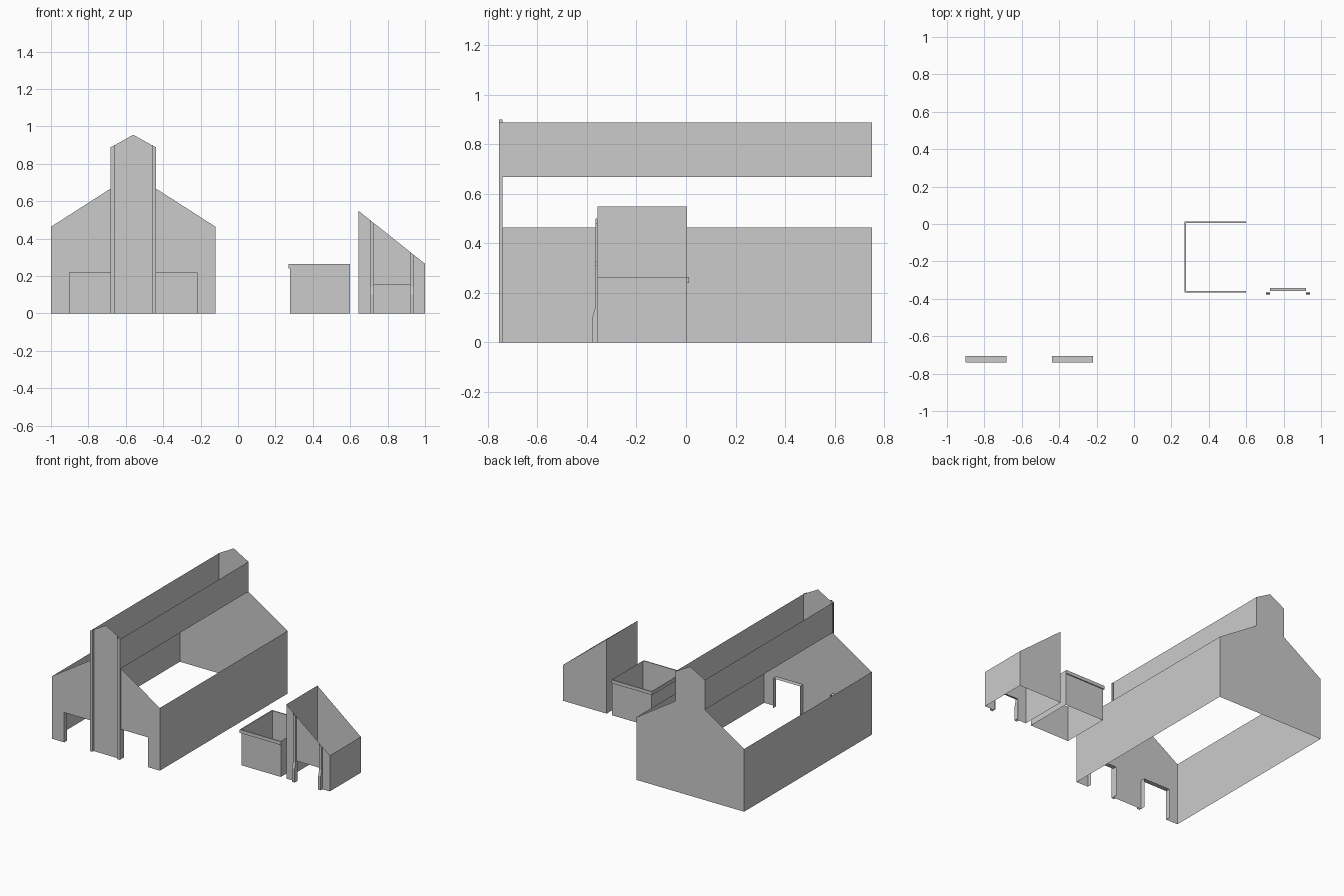
import bpy, bmesh

if "Cube" in bpy.data.objects:
    bpy.data.objects.remove(bpy.data.objects["Cube"])


def make(name, faces):
    """Object from a list of polygons, with shared corners welded."""
    bm = bmesh.new()
    for f in faces:
        bm.faces.new([bm.verts.new(p) for p in f])
    bmesh.ops.remove_doubles(bm, verts=bm.verts, dist=0.0005)
    bmesh.ops.recalc_face_normals(bm, faces=bm.faces)
    me = bpy.data.meshes.new(name)
    bm.to_mesh(me)
    bm.free()
    ob = bpy.data.objects.new(name, me)
    bpy.context.collection.objects.link(ob)
    return ob


def wall_y(y, pts):
    return [(x, y, z) for x, z in pts]


def wall_x(x, y0, y1, z0, z1):
    return [(x, y0, z0), (x, y1, z0), (x, y1, z1), (x, y0, z1)]


def reveal(x0, x1, h, y0, y1):
    """Two jambs and the soffit of a doorway."""
    soffit = [(x0, y0, h), (x1, y0, h), (x1, y1, h), (x0, y1, h)]
    return [wall_x(x0, y0, y1, 0, h), wall_x(x1, y0, y1, 0, h), soffit]


def post(name, x0, x1, top0, top1, yb, prof):
    """Open-backed post; prof lists (y, z) up the front, last point at the top."""
    y_top = prof[-1][0]
    a = [(x0, y, z) for y, z in prof] + [(x0, y_top, top0)]
    b = [(x1, y, z) for y, z in prof] + [(x1, y_top, top1)]
    faces = [[a[i], b[i], b[i + 1], a[i + 1]] for i in range(len(a) - 1)]
    for side, x, top in ((a, x0, top0), (b, x1, top1)):
        faces.append(side + [(x, yb, top), (x, yb, 0)])
    make(name, faces)


# Main hall: gables, low side walls and raised clerestory walls
CX, YF, YB = -0.56, -0.74, 0.75
half = [(0.44, 0), (0.44, 0.463), (0.12, 0.668), (0.12, 0.888)]
roofline = ([(CX - x, z) for x, z in half] + [(CX, 0.955)]
            + [(CX + x, z) for x, z in reversed(half)])
D0, D1, DH = 0.122, 0.342, 0.22
doors = [(CX + x, z) for x, z in
         [(D1, 0), (D1, DH), (D0, DH), (D0, 0),
          (-D0, 0), (-D0, DH), (-D1, DH), (-D1, 0)]]
make("hall_back_gable", [wall_y(YB, roofline)])
make("hall_front_gable", [wall_y(YF, roofline + doors)]
     + reveal(CX + D0, CX + D1, DH, YF, -0.705)
     + reveal(CX - D1, CX - D0, DH, YF, -0.705))
for side, s in (("left", -1), ("right", 1)):
    make("hall_side_wall_" + side, [wall_x(CX + s * 0.44, YF, YB, 0, 0.463)])
    make("hall_clerestory_" + side, [wall_x(CX + s * 0.12, YF, YB, 0.668, 0.888)])
    post("hall_post_" + side, CX + s * 0.122, CX + s * 0.1, 0.888, 0.9, YF,
         [(-0.754, 0)])

# Flat annex with a raised lip on three sides
X0, X1, Y0, Y1, H, L = 0.277, 0.6, -0.357, 0.005, 0.265, 0.24
make("annex_walls", [wall_x(X0, Y0, Y1, 0, H), wall_x(X1, Y0, Y1, 0, H)]
     + [wall_y(y, [(X0, 0), (X1, 0), (X1, H), (X0, H)]) for y in (Y0, Y1)])
t = 0.008
inner = [(X1, Y0), (X0, Y0), (X0, Y1), (X1, Y1)]
outer = [(X1, Y0 - t), (X0 - t, Y0 - t), (X0 - t, Y1 + t), (X1, Y1 + t)]
lip = []
for i in range(3):
    o0, o1, n0, n1 = outer[i], outer[i + 1], inner[i], inner[i + 1]
    lip.append([(*o0, L), (*o1, L), (*o1, H), (*o0, H)])
    for z in (L, H):
        lip.append([(*o0, z), (*o1, z), (*n1, z), (*n0, z)])
make("annex_lip", lip)

# Lean-to porch with a sloping top and a front doorway
P0, P1, Q0, Q1, QH = 0.645, 1.0, 0.727, 0.92, 0.152


def slope(x):
    return 0.548 + (x - P0) * (0.265 - 0.548) / (P1 - P0)


edge = [(P0, 0), (P0, 0.548), (P1, 0.265), (P1, 0)]
door = [(Q1, 0), (Q1, QH), (Q0, QH), (Q0, 0)]
make("porch_walls", [wall_y(Y0, edge + door), wall_y(Y1, edge),
                     wall_x(P0, Y0, Y1, 0, 0.548), wall_x(P1, Y0, Y1, 0, 0.265)]
     + reveal(Q0, Q1, QH, Y0, -0.343))
for name, a, b in (("left", 0.706, Q0), ("right", Q1, 0.94)):
    post("porch_buttress_" + name, a, b, slope(a), slope(b), Y0,
         [(-0.378, 0), (-0.378, 0.1), (-0.366, 0.142)])
